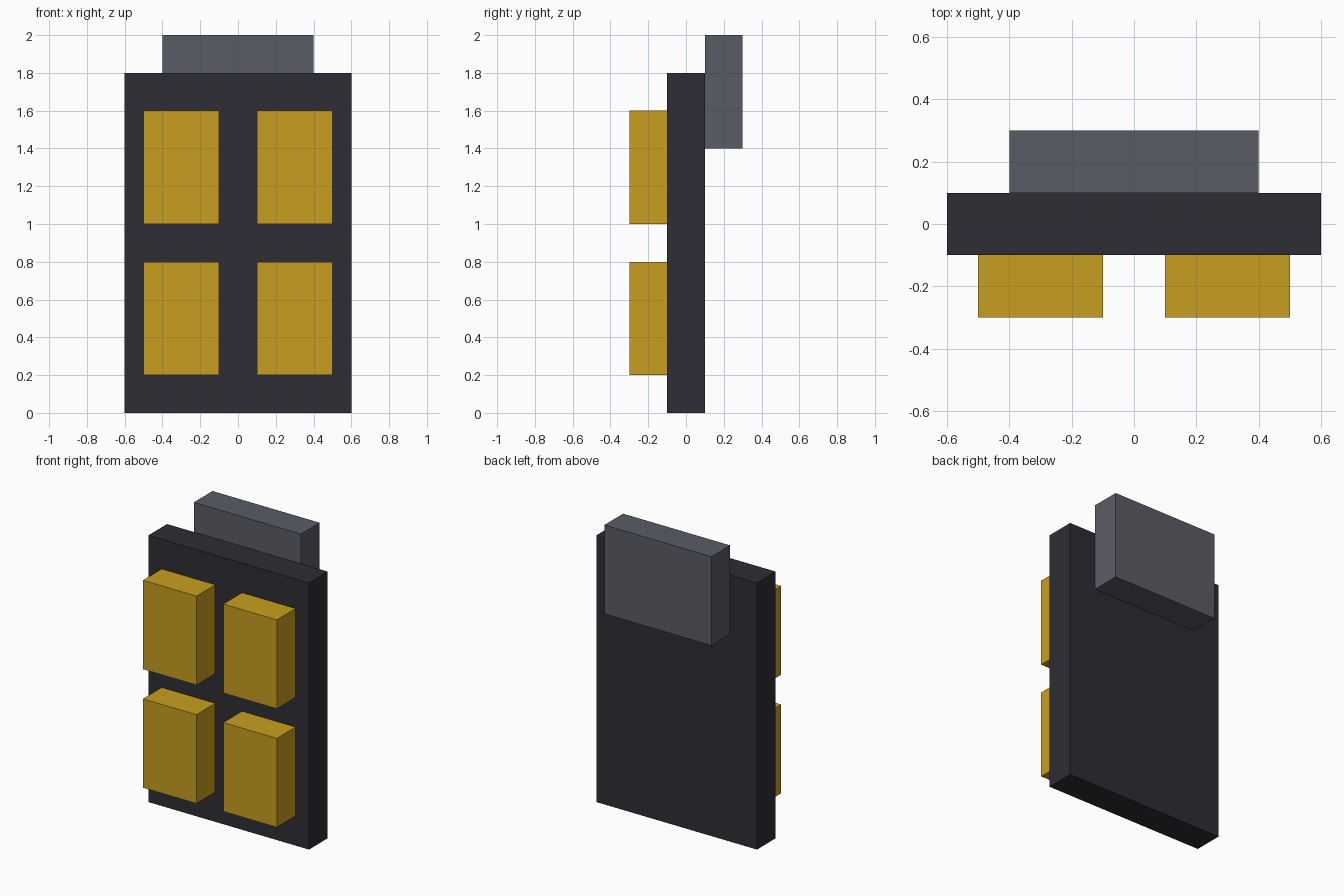
import bpy

if "Cube" in bpy.data.objects:
    bpy.data.objects.remove(bpy.data.objects["Cube"])


def material(name, rgb):
    m = bpy.data.materials.new(name)
    m.diffuse_color = (*rgb, 1.0)
    m.use_nodes = True
    m.node_tree.nodes["Principled BSDF"].inputs["Base Color"].default_value = m.diffuse_color
    return m


def box(name, center, size, mat):
    bpy.ops.mesh.primitive_cube_add(size=1, location=center)
    ob = bpy.context.object
    ob.name = name
    ob.scale = size
    bpy.ops.object.transform_apply(location=False, rotation=False, scale=True)
    ob.data.materials.append(mat)
    return ob


charcoal = material("charcoal", (0.026, 0.026, 0.036))
grey = material("slate_grey", (0.102, 0.107, 0.133))
gold = material("gold", (0.584, 0.342, 0.0144))

# Upright back panel
box("panel", (0, 0, 0.9), (1.2, 0.2, 1.8), charcoal)

# Block mounted high on the rear
box("rear_block", (0, 0.2, 1.7), (0.8, 0.2, 0.6), grey)

# Two by two grid of front blocks
for row, z in (("lower", 0.5), ("upper", 1.3)):
    for side, x in (("left", -0.3), ("right", 0.3)):
        box(f"{row}_{side}_block", (x, -0.2, z), (0.4, 0.2, 0.6), gold)
